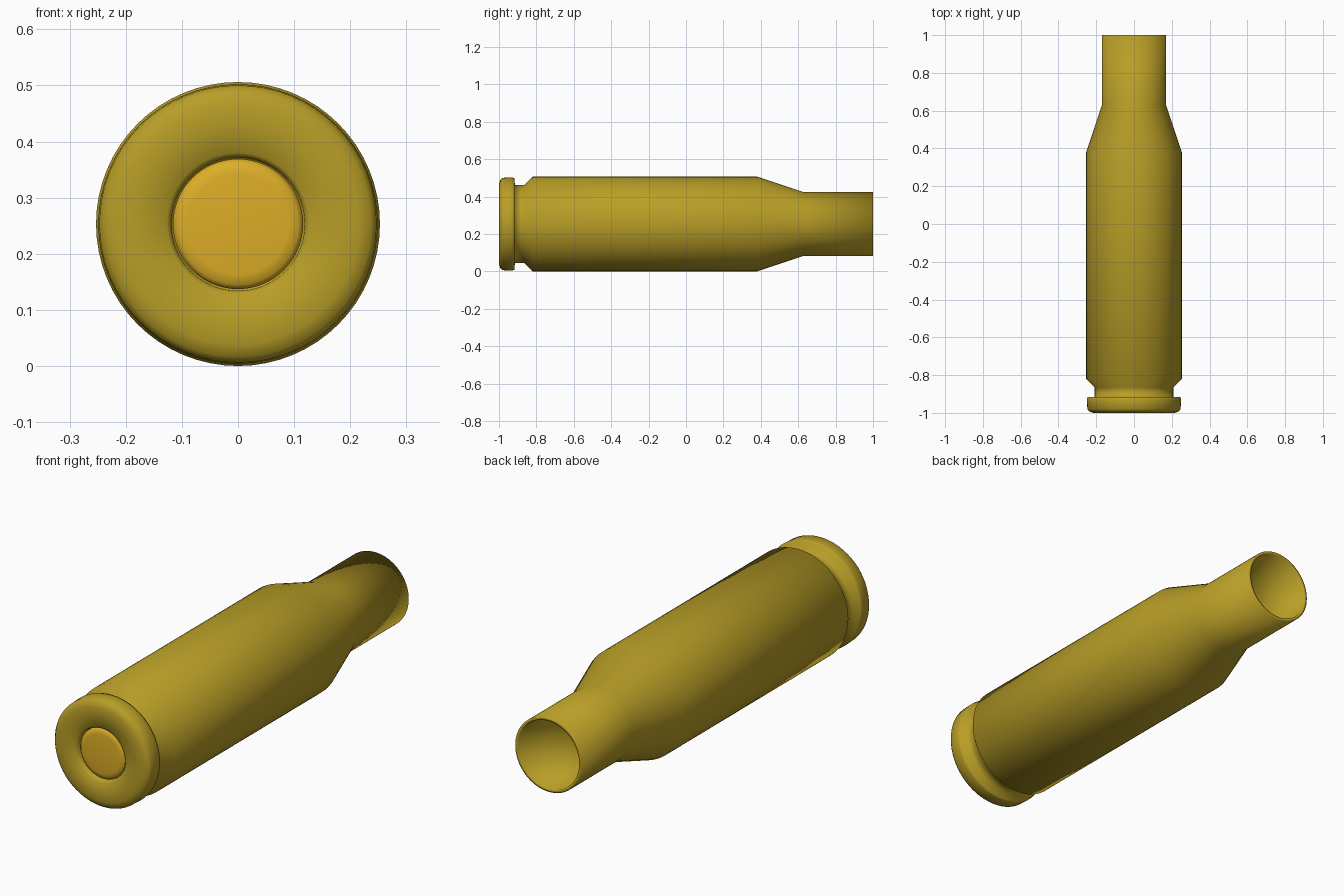
import bpy, bmesh
from math import tau
from mathutils import Vector

if "Cube" in bpy.data.objects:
    bpy.data.objects.remove(bpy.data.objects["Cube"])

AXIS_Z = 0.253


def lathe(name, profile, color, steps=64):
    """Revolve (y, radius) points around the horizontal y axis."""
    bm = bmesh.new()
    verts = [bm.verts.new((0, y, AXIS_Z + r)) for y, r in profile]
    edges = [bm.edges.new(pair) for pair in zip(verts, verts[1:])]
    bmesh.ops.spin(bm, geom=verts + edges, cent=(0, 0, AXIS_Z),
                   axis=Vector((0, 1, 0)), angle=tau, steps=steps)
    bmesh.ops.remove_doubles(bm, verts=bm.verts, dist=1e-5)
    bmesh.ops.recalc_face_normals(bm, faces=bm.faces)
    for face in bm.faces:
        face.smooth = True
    mesh = bpy.data.meshes.new(name)
    bm.to_mesh(mesh)
    bm.free()
    mat = bpy.data.materials.new(name + "_metal")
    mat.diffuse_color = color
    mat.use_nodes = True
    mat.node_tree.nodes["Principled BSDF"].inputs["Base Color"].default_value = mat.diffuse_color
    mesh.materials.append(mat)
    obj = bpy.data.objects.new(name, mesh)
    bpy.context.collection.objects.link(obj)
    return obj


# Brass case: primer pocket, rim, extractor groove, body, shoulder, neck, hollow inside
lathe("case", [
    (-0.96, 0), (-0.96, 0.117), (-0.99, 0.119), (-1.0, 0.127),
    (-1.0, 0.215), (-0.992, 0.237), (-0.98, 0.247), (-0.93, 0.249), (-0.917, 0.245),
    (-0.915, 0.208), (-0.865, 0.208), (-0.82, 0.253),
    (0.38, 0.253), (0.63, 0.17), (1.0, 0.17),
    (1.0, 0.156), (0.63, 0.156), (0.38, 0.238), (-0.78, 0.238), (-0.82, 0),
], (0.48, 0.34, 0.02, 1))

# Primer cap set slightly into the base
lathe("primer", [
    (-0.992, 0), (-0.991, 0.09), (-0.988, 0.108), (-0.98, 0.116),
    (-0.95, 0.116), (-0.95, 0),
], (0.72, 0.42, 0.02, 1))
